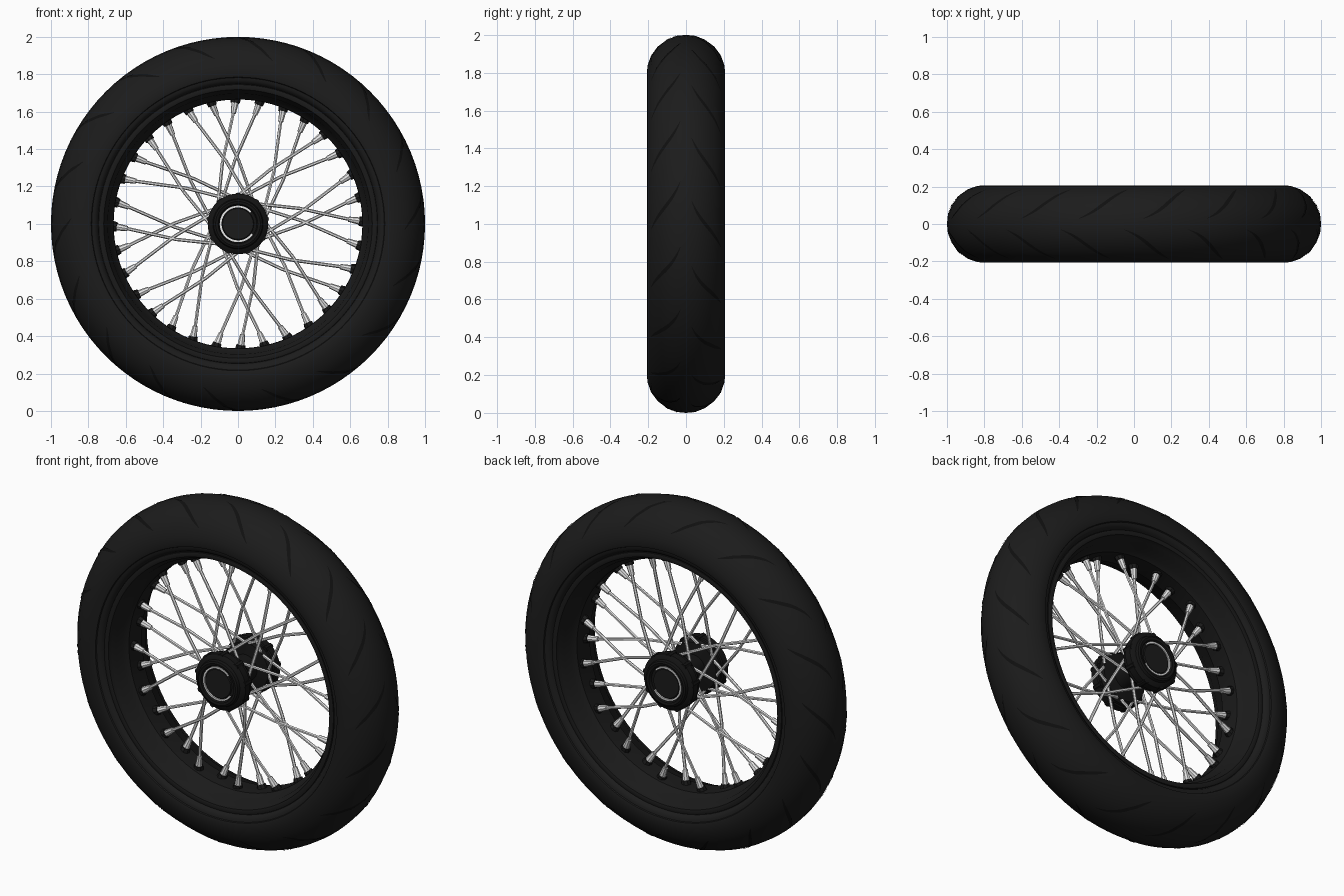
import bpy, bmesh, math
from mathutils import Vector

cube = bpy.data.objects.get("Cube")
if cube:
    bpy.data.objects.remove(cube)


def material(name, value):
    m = bpy.data.materials.new(name)
    m.use_nodes = True
    col = (value, value, value, 1)
    m.diffuse_color = col
    bsdf = next(n for n in m.node_tree.nodes if n.type == 'BSDF_PRINCIPLED')
    bsdf.inputs["Base Color"].default_value = col
    return m


rubber = material("black rubber", 0.0115)
groove_black = material("groove black", 0.005)
rim_black = material("rim black", 0.0105)
hub_black = material("hub black", 0.007)
steel = material("spoke steel", 0.75)
bright = material("bright steel", 0.8)


def finish(name, bm, mat):
    mesh = bpy.data.meshes.new(name)
    bm.to_mesh(mesh)
    bm.free()
    mesh.materials.append(mat)
    ob = bpy.data.objects.new(name, mesh)
    bpy.context.collection.objects.link(ob)
    bpy.ops.object.select_all(action='DESELECT')
    ob.select_set(True)
    bpy.context.view_layer.objects.active = ob
    bpy.ops.object.shade_smooth_by_angle(angle=math.radians(35))


def at(angle, r, y):
    """Point on the wheel; angle runs clockwise from the top."""
    return Vector((r * math.sin(angle), y, 1 + r * math.cos(angle)))


def both_sides(half):
    return half + [(-y, r) for y, r in reversed(half) if y > 0]


def lathe(name, profile, mat, segs, closed=True, start=0.0, sweep=math.tau):
    """Revolve a (y, radius) profile about the axle."""
    bm = bmesh.new()
    full = sweep > math.tau - 0.01
    rings = [[bm.verts.new(at(start + sweep * i / segs, r, y)) for y, r in profile]
             for i in range(segs if full else segs + 1)]
    n = len(profile)
    for i in range(segs):
        a, b = rings[i], rings[(i + 1) % len(rings)]
        for j in range(n if closed else n - 1):
            k = (j + 1) % n
            bm.faces.new((a[j], a[k], b[k], b[j]))
    if not full:
        bm.faces.new(rings[0])
        bm.faces.new(rings[-1])
    bmesh.ops.remove_doubles(bm, verts=bm.verts, dist=1e-5)
    bmesh.ops.recalc_face_normals(bm, faces=bm.faces)
    finish(name, bm, mat)


def rod(bm, p, q, r1, r2, sides=6):
    d = q - p
    m = d.to_track_quat('Z', 'Y').to_matrix().to_4x4()
    m.translation = (p + q) / 2
    bmesh.ops.create_cone(bm, cap_ends=True, segments=sides, radius1=r1,
                          radius2=r2, depth=d.length, matrix=m)


# Tyre
tread = [(0, 1.0), (0.05, 0.995), (0.1, 0.975), (0.15, 0.938), (0.185, 0.89),
         (0.203, 0.84), (0.207, 0.8)]
bead = [(0.203, 0.785), (0.196, 0.782), (0.194, 0.768), (0.185, 0.755),
        (0.172, 0.748), (0.16, 0.72), (0, 0.72)]
lathe("tyre", both_sides(tread + bead), rubber, 96)


# Tread grooves: slim tapered strips following the tyre surface
def tread_radius(y):
    for (y0, r0), (y1, r1) in zip(tread, tread[1:]):
        if y <= y1:
            return r0 + (r1 - r0) * (y - y0) / (y1 - y0)
    return tread[-1][1]


bm = bmesh.new()
count, steps = 18, 14
pitch = math.tau / count
for side in (-1, 1):
    for i in range(count):
        base = pitch * (i + 0.15 * side)
        pairs = []
        for s in range(steps + 1):
            t = s / steps
            y = 0.03 + 0.155 * (t - 0.05 * math.sin(math.tau * t))
            w = 0.001 + 0.008 * math.sin(math.pi * t)
            a = base + 0.26 * t
            pair = []
            for e in (-1, 1):
                yy = min(max(y + e * w * 0.8, 0), 0.203)
                pair.append(bm.verts.new(at(a - e * w * 0.6,
                                            tread_radius(yy) + 0.003, side * yy)))
            pairs.append(pair)
        for (a0, a1), (b0, b1) in zip(pairs, pairs[1:]):
            f = bm.faces.new((a0, a1, b1, b0))
            f.normal_update()
            if f.normal.dot(f.calc_center_median() - Vector((0, 0, 1))) < 0:
                f.normal_flip()
finish("tread_grooves", bm, groove_black)

# Rim with a dropped centre and raised lips
lathe("rim", both_sides([(0, 0.665), (0.06, 0.667), (0.085, 0.69), (0.135, 0.697),
                         (0.155, 0.712), (0.178, 0.718), (0.182, 0.73),
                         (0.178, 0.745), (0.15, 0.75)]), rim_black, 96)

# Hub: two flanged drums with recessed end faces, joined by a thin barrel
lathe("hub", both_sides([(0, 0.07), (0.07, 0.075), (0.08, 0.14), (0.1, 0.155),
                         (0.115, 0.155), (0.12, 0.162), (0.16, 0.162),
                         (0.17, 0.15), (0.175, 0.135), (0.19, 0.13),
                         (0.195, 0.12), (0.192, 0.106), (0.178, 0.1),
                         (0.178, 0)]), hub_black, 40)

# Cap plates and thin bright rings on both ends
for s, label in ((-1, "front"), (1, "back")):
    lathe(label + "_cap", [(s * 0.176, 0), (s * 0.185, 0), (s * 0.185, 0.082),
                           (s * 0.176, 0.086)], rim_black, 32, closed=False)
    lathe(label + "_cap_ring", [(s * 0.178, 0.088), (s * 0.186, 0.088),
                                (s * 0.186, 0.098), (s * 0.178, 0.098)],
          bright, 30, start=2.2, sweep=4.9)

# Small bolts around each drum
bm = bmesh.new()
for side in (-1, 1):
    for i in range(9):
        a = math.tau * i / 9
        rod(bm, at(a, 0.15, side * 0.105), at(a, 0.15, side * 0.165), 0.018, 0.018, 8)
finish("hub_bolts", bm, hub_black)

# Spokes laced across the hub, with nipples and seats on the rim
spokes, nipples, seats = bmesh.new(), bmesh.new(), bmesh.new()
total = 32
for i in range(total):
    a = math.tau * (i - 0.1) / total
    side = 1 if i % 2 else -1
    lead = 1 if (i // 2) % 2 else -1
    foot = at(a + lead * 1.0, 0.13, side * 0.09)
    tip = at(a, 0.665, side * 0.02)
    d = (foot - tip).normalized()
    collar = tip + d * 0.075
    bow = at(a + math.pi / 2, 0.015 * lead, 0) - at(0, 0, 0)
    middle = (foot + collar) / 2 + bow
    rod(spokes, foot, middle, 0.009, 0.009)
    rod(spokes, middle, collar, 0.009, 0.009)
    rod(nipples, tip, collar, 0.021, 0.014, 8)
    rod(seats, tip - d * 0.02, tip + d * 0.018, 0.03, 0.025, 8)
finish("spokes", spokes, steel)
finish("spoke_nipples", nipples, bright)
finish("nipple_seats", seats, rim_black)
